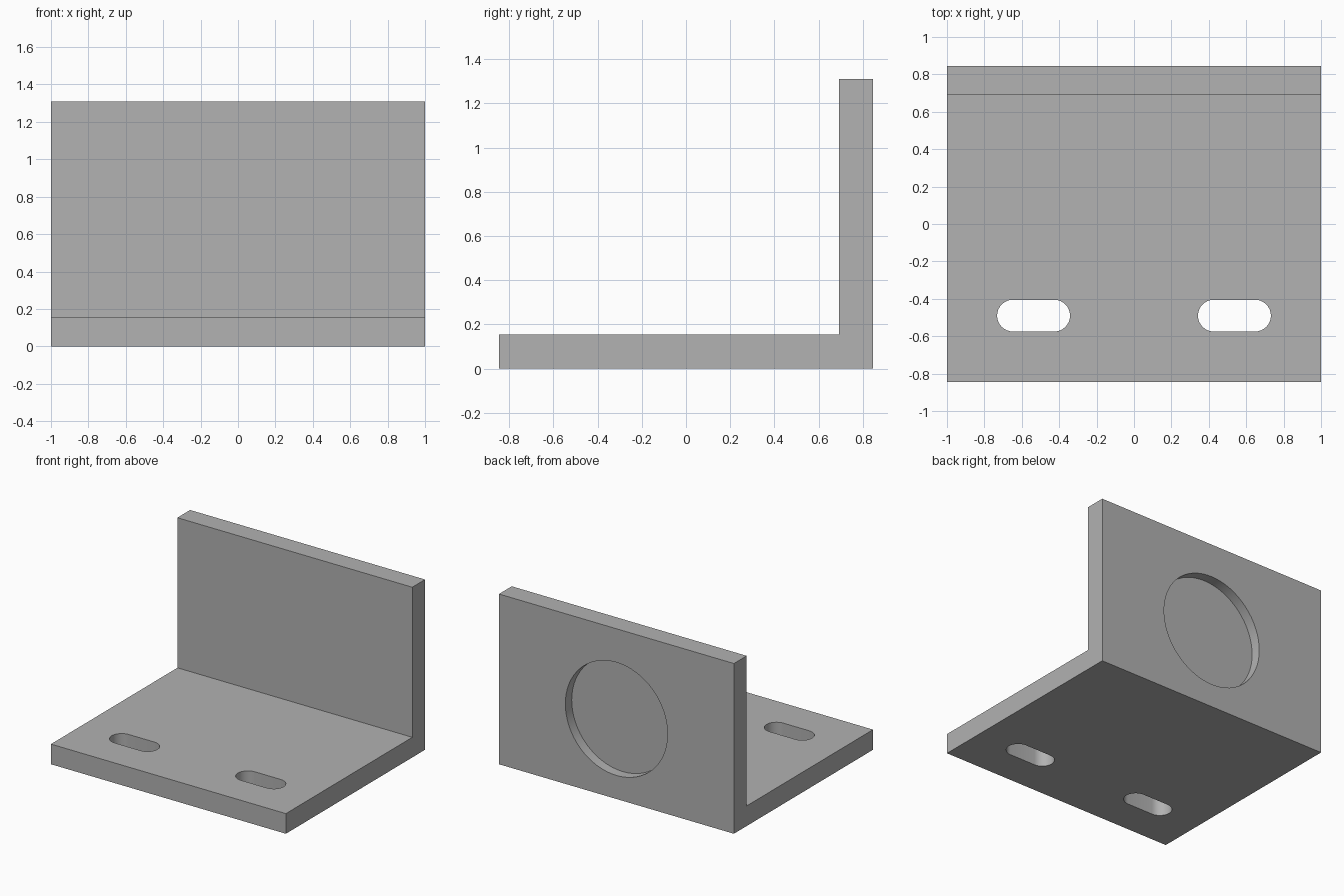
import bpy
import bmesh
from math import cos, sin, pi, radians
from mathutils import Matrix, Vector

default = bpy.data.objects.get("Cube")
if default:
    bpy.data.objects.remove(default, do_unlink=True)

WIDTH, DEPTH, HEIGHT, THICK = 2.0, 1.692, 1.31, 0.155
BACK = DEPTH / 2

grey = bpy.data.materials.new("plain grey")
grey.use_nodes = True
colour = (0.445, 0.445, 0.445, 1)
grey.diffuse_color = colour
grey.node_tree.nodes["Principled BSDF"].inputs["Base Color"].default_value = colour


def prism(name, outline, length, matrix):
    """Extrude a flat outline along local z, centred, then place it."""
    bm = bmesh.new()
    face = bm.faces.new([bm.verts.new((u, v, -length / 2)) for u, v in outline])
    top = bmesh.ops.extrude_face_region(bm, geom=[face])["geom"]
    moved = [e for e in top if isinstance(e, bmesh.types.BMVert)]
    bmesh.ops.translate(bm, verts=moved, vec=(0, 0, length))
    bmesh.ops.recalc_face_normals(bm, faces=bm.faces)
    bm.transform(matrix)
    bmesh.ops.recalc_face_normals(bm, faces=bm.faces)
    mesh = bpy.data.meshes.new(name)
    bm.to_mesh(mesh)
    bm.free()
    mesh.materials.append(grey)
    obj = bpy.data.objects.new(name, mesh)
    bpy.context.collection.objects.link(obj)
    return obj


def rounded_slot(radius, straight, steps):
    """Two half circles joined by straight sides; straight = 0 gives a circle."""
    points = []
    for side in (1, -1):
        count = steps + 1 if straight else steps
        for i in range(count):
            a = -pi / 2 + pi * i / steps
            points.append((side * (straight / 2 + radius * cos(a)), side * radius * sin(a)))
    return points


# L-shaped bracket: profile in y and z, extruded along x
profile = [(-BACK, 0), (BACK, 0), (BACK, HEIGHT), (BACK - THICK, HEIGHT),
           (BACK - THICK, THICK), (-BACK, THICK)]
along_x = Matrix(((0, 0, 1, 0), (1, 0, 0, 0), (0, 1, 0, 0), (0, 0, 0, 1)))
bracket = prism("angle_bracket", profile, WIDTH, along_x)

# Mounting slots through the base
cutters = []
for side, label in ((1, "left"), (-1, "right")):
    place = Matrix.Translation(Vector((side * 0.537, -0.49, THICK / 2)))
    cutters.append(prism(label + "_slot_cutter", rounded_slot(0.085, 0.22, 16), THICK * 2, place))

# Round blind recess in the back, half the wall deep
place = Matrix.Translation(Vector((0, BACK, 0.616))) @ Matrix.Rotation(radians(90), 4, "X")
cutters.append(prism("recess_cutter", rounded_slot(0.435, 0, 32), THICK, place))

# Cut the openings, then discard the cutters
bpy.ops.object.select_all(action="DESELECT")
bpy.context.view_layer.objects.active = bracket
bracket.select_set(True)
for cutter in cutters:
    cutter.hide_render = True
    cut = bracket.modifiers.new(cutter.name, "BOOLEAN")
    cut.operation = "DIFFERENCE"
    cut.solver = "EXACT"
    cut.object = cutter
    bpy.ops.object.modifier_apply(modifier=cut.name)
    bpy.data.objects.remove(cutter, do_unlink=True)

bpy.ops.object.shade_smooth_by_angle(angle=radians(30))
